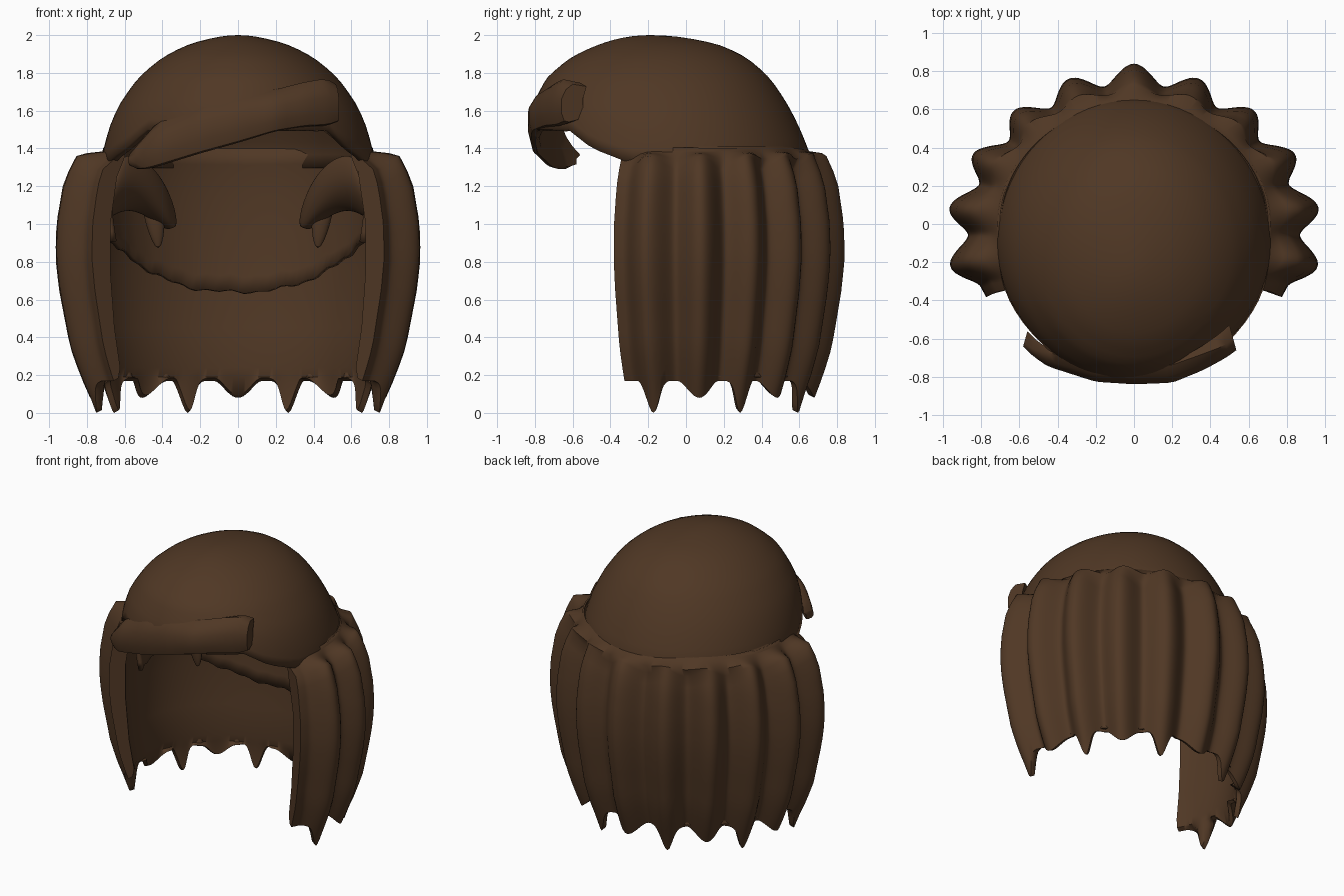
import bpy, bmesh, math
from math import sin, cos, radians, pi

if "Cube" in bpy.data.objects:
    bpy.data.objects.remove(bpy.data.objects["Cube"])

brown = bpy.data.materials.new("dark_brown_hair")
brown.diffuse_color = (0.080, 0.039, 0.018, 1)
brown.use_nodes = True
brown.node_tree.nodes["Principled BSDF"].inputs["Base Color"].default_value = brown.diffuse_color


def lerp_table(table, x):
    """Linear interpolation of rows (key, values...) sorted by key."""
    if x <= table[0][0]:
        return table[0][1:]
    for a, b in zip(table, table[1:]):
        if x <= b[0]:
            f = (x - a[0]) / (b[0] - a[0])
            return tuple(p + (q - p) * f for p, q in zip(a[1:], b[1:]))
    return table[-1][1:]


def sheet(name, columns, wrap_cols=False, wrap_rows=False, caps=False,
          thick=0, offset=0, subdiv=0, angle=60):
    """Skin a list of point columns into a smooth surface."""
    bm = bmesh.new()
    vs = [[bm.verts.new(p) for p in col] for col in columns]
    nc, nr = len(vs), len(vs[0])
    for i in range(nc if wrap_cols else nc - 1):
        for j in range(nr if wrap_rows else nr - 1):
            k, l = (i + 1) % nc, (j + 1) % nr
            bm.faces.new((vs[i][j], vs[k][j], vs[k][l], vs[i][l]))
    if caps:
        bm.faces.new(vs[0])
        bm.faces.new(vs[-1][::-1])
    bmesh.ops.remove_doubles(bm, verts=bm.verts, dist=0.0005)
    bmesh.ops.recalc_face_normals(bm, faces=bm.faces)
    me = bpy.data.meshes.new(name)
    bm.to_mesh(me)
    bm.free()
    me.materials.append(brown)
    ob = bpy.data.objects.new(name, me)
    bpy.context.collection.objects.link(ob)
    if thick:
        m = ob.modifiers.new("thickness", 'SOLIDIFY')
        m.thickness, m.offset = thick, offset
    if subdiv:
        m = ob.modifiers.new("smooth", 'SUBSURF')
        m.levels = m.render_levels = subdiv
    bpy.ops.object.select_all(action='DESELECT')
    ob.select_set(True)
    bpy.context.view_layer.objects.active = ob
    bpy.ops.object.shade_smooth_by_angle(angle=radians(angle))
    return ob


# Crown: egg-shaped dome; key is sqrt(depth below top), then half width, front y, back y
dome = [(math.sqrt(2 - z), *r) for z, *r in (
    (2.0, 0, -0.19, -0.19), (1.985, 0.13, -0.34, 0.0), (1.95, 0.26, -0.46, 0.17),
    (1.88, 0.40, -0.61, 0.32), (1.77, 0.53, -0.74, 0.445), (1.62, 0.635, -0.815, 0.545),
    (1.5, 0.685, -0.835, 0.605), (1.36, 0.72, -0.83, 0.66))]
rim = [(-0.62, 1.5), (-0.5, 1.40), (-0.3, 1.32), (0.1, 1.30)]
cols = []
for i in range(72):
    a = 2 * pi * i / 72
    edge = lerp_table(rim, -0.09 + 0.75 * sin(a))[0]
    col = []
    for j in range(19):
        t = math.sqrt(2 - edge) * j / 18
        rx, yf, yb = lerp_table(dome, t)
        col.append((rx * cos(a), (yf + yb) / 2 + (yb - yf) / 2 * sin(a), 2 - t * t))
    cols.append(col)
sheet("crown", cols, wrap_cols=True, thick=0.04, offset=-1)

# Curtain: eleven rounded locks around the sides and back, with a smooth inside wall
swell = [(0.0, 0.78), (0.08, 0.81), (0.2, 0.865), (0.35, 0.92), (0.5, 0.95), (0.65, 0.98),
         (0.82, 1.0), (1.0, 0.995), (1.2, 0.96), (1.30, 0.92), (1.36, 0.885)]
STEP, END, N = 21, 120, 240
cols = []
for i in range(N + 1):
    d = -END + 2 * END * i / N                 # degrees away from the back
    phi = radians(90 + d)
    k = min(5, round(abs(d) / STEP))           # which lock
    wave = 0.5 + 0.5 * cos(2 * pi * d / STEP) if abs(d) < 5.5 * STEP else 0
    low = 0.17 - (0.17 * wave ** 3 if k % 2 else 0.09 * wave)
    plan = 1 - 0.045 * max(0, sin(phi)) * abs(cos(phi)) * 2 + 0.06 * max(0, -sin(phi))
    pts = []
    for j in range(17):                        # outside, bottom to top
        z = low + (1.29 + 0.07 * wave - low) * j / 16
        s = lerp_table(swell, z)[0] * plan * (0.885 + 0.115 * wave ** 0.85)
        pts.append((0.98 * s, 0.84 * s, z))
    pts.append((0.755 + 0.05 * wave, 0.685 + 0.035 * wave, 1.345 + 0.03 * wave))
    pts.append((0.715, 0.655, 1.385))          # shoulder meeting the crown
    pts.append((0.695, 0.625, 1.41))
    for rx, ry, z in ((0.69, 0.61, 1.36), (0.74, 0.64, 1.25), (0.78, 0.66, 1.0),
                      (0.78, 0.66, 0.75), (0.755, 0.64, 0.45), (0.72, 0.61, 0.24),
                      (0.73, 0.62, 0.19)):
        pts.append((rx, ry, z))
    rx, ry, z = pts[0]
    pts.append((rx - 0.03, ry - 0.03, z + 0.015))
    cols.append([(rx * cos(phi), ry * sin(phi), z) for rx, ry, z in pts])
sheet("lock_curtain", cols, wrap_rows=True, caps=True, angle=50)

# Inner lining: ragged-edged scalp layer that hangs lower at the back
cols = []
for i in range(81):
    phi = radians(-18 + 216 * i / 80)
    low = 0.64 + 0.30 * abs(cos(phi)) ** 2.5 + 0.012 * sin(9 * phi) * cos(23 * phi)
    col = []
    for j in range(10):
        t = j / 9
        r = 1 - 0.06 * t * t - 0.05 * (1 - t) ** 4
        col.append((0.735 * r * cos(phi), 0.635 * r * sin(phi), 1.40 + (low - 1.40) * t))
    cols.append(col)
sheet("inner_lining", cols, thick=0.03)

# Inner side locks: small curled flaps on both sides of the opening
upper = [(0.62, 1.38), (0.51, 1.36), (0.41, 1.26), (0.345, 1.12), (0.325, 0.98)]
lower = [(0.72, 1.00), (0.65, 1.06), (0.56, 1.08), (0.46, 1.03), (0.37, 0.97)]
for side, label in ((-1, "left"), (1, "right")):
    cols = []
    for n, ((ux, uz), (lx, lz)) in enumerate(zip(upper, lower)):
        cols.append([(side * (ux + (lx - ux) * v), -0.12 + 0.09 * n - 0.10 * sin(pi * v),
                      uz + (lz - uz) * v) for v in (0, 0.33, 0.67, 1)])
    sheet("inner_side_lock_" + label, cols, thick=0.04, subdiv=2)
    # hanging tip below the flap
    cols = []
    for z, w in ((1.10, 0.07), (1.0, 0.055), (0.93, 0.04), (0.87, 0.012)):
        cx = 0.45 - 0.12 * (1.1 - z)
        cols.append([(side * (cx + w * cos(a * pi / 4)), 0.14 + 0.6 * w * sin(a * pi / 4), z)
                     for a in range(8)])
    sheet("inner_tip_" + label, cols, wrap_rows=True, caps=True, subdiv=1)

# Fringe: swept band across the forehead; x, y, top z, bottom z, setback of top edge
fringe = [(-0.58, -0.64, 1.37, 1.31, 0.02), (-0.53, -0.69, 1.43, 1.285, 0.03),
          (-0.45, -0.745, 1.53, 1.30, 0.07), (-0.2, -0.825, 1.65, 1.375, 0.09),
          (0.0, -0.838, 1.69, 1.43, 0.085), (0.2, -0.83, 1.71, 1.49, 0.09),
          (0.36, -0.765, 1.75, 1.515, 0.08), (0.48, -0.70, 1.77, 1.52, 0.06),
          (0.535, -0.66, 1.74, 1.54, 0.06)]
cols = []
for i in range(29):
    x = -0.58 + 1.115 * i / 28
    y, top, bot, back = lerp_table(fringe, x)
    thick = 0.06 + 0.05 * max(0, x) / 0.5
    h = top - bot
    ring = [(back, top), (0.4 * back, top - 0.14 * h), (0, top - 0.4 * h),
            (0, top - 0.75 * h), (0.015, bot + 0.03 * h), (0.04, bot),
            (thick, bot + 0.1 * h), (thick, top - 0.4 * h),
            (max(thick, back) + 0.02, top - 0.06 * h)]
    cols.append([(x - 0.5 * dy * x, y + dy, z) for dy, z in ring])
sheet("fringe", cols, wrap_rows=True, caps=True, angle=50)
